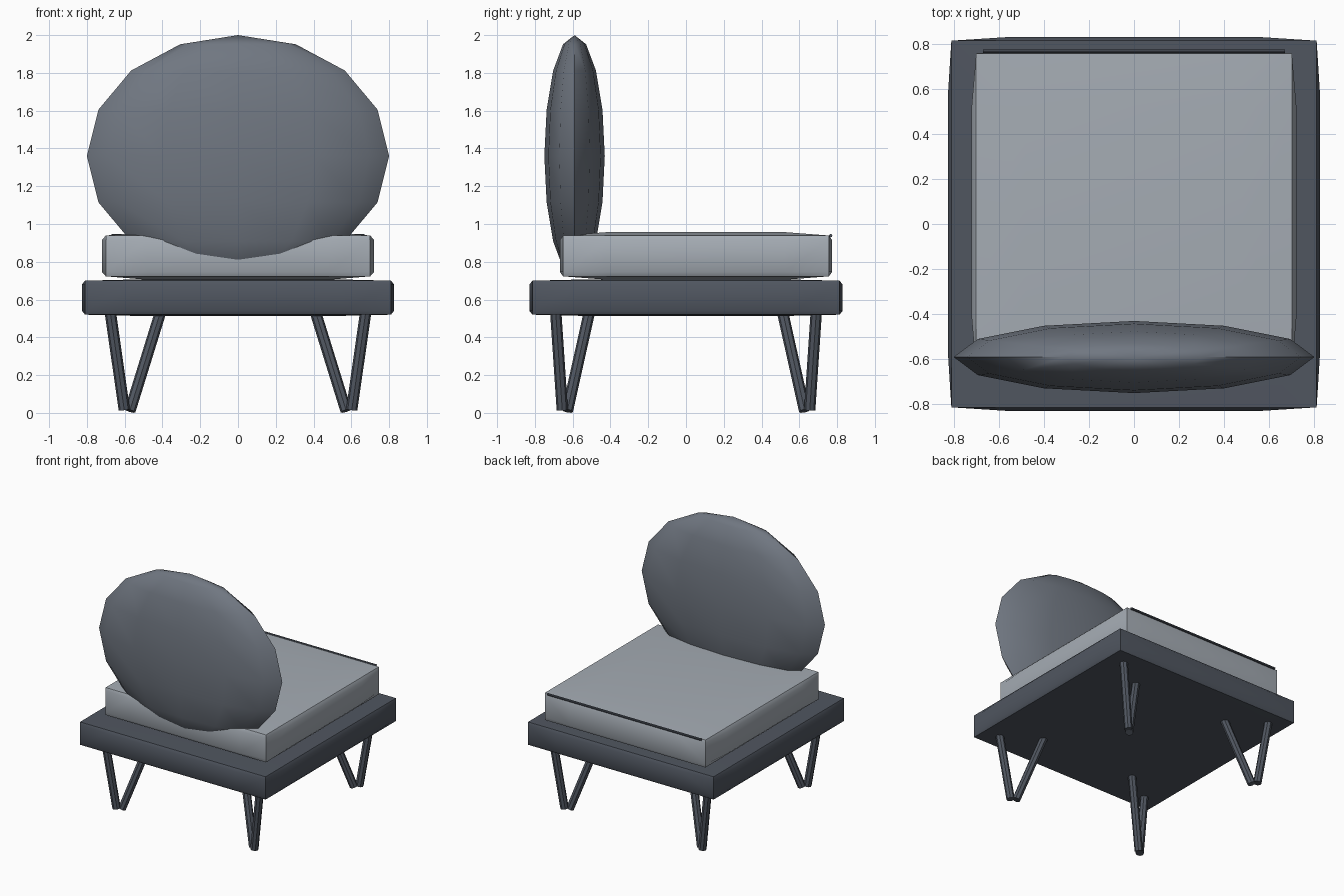
import bpy, bmesh, math
from mathutils import Vector

if "Cube" in bpy.data.objects:
    bpy.data.objects.remove(bpy.data.objects["Cube"])


def material(name, rgb):
    m = bpy.data.materials.new(name)
    m.diffuse_color = (*rgb, 1.0)
    m.use_nodes = True
    m.node_tree.nodes["Principled BSDF"].inputs["Base Color"].default_value = m.diffuse_color
    return m


LIGHT = material("light grey fabric", (0.376, 0.413, 0.456))
MID = material("mid grey fabric", (0.162, 0.184, 0.220))
DARK = material("dark slate", (0.080, 0.093, 0.117))


def finish(name, bm, mat, angle):
    bmesh.ops.recalc_face_normals(bm, faces=bm.faces)
    mesh = bpy.data.meshes.new(name)
    bm.to_mesh(mesh)
    bm.free()
    mesh.materials.append(mat)
    obj = bpy.data.objects.new(name, mesh)
    bpy.context.collection.objects.link(obj)
    bpy.ops.object.select_all(action='DESELECT')
    obj.select_set(True)
    bpy.context.view_layer.objects.active = obj
    bpy.ops.object.shade_smooth_by_angle(angle=math.radians(angle))
    return obj


def puffed_box(name, centre, half, inner, bulge, mat):
    """Box with a 3x3 grid on each side whose inner points swell outwards."""
    bm = bmesh.new()
    steps = [(-half[a], -inner[a], inner[a], half[a]) for a in range(3)]
    verts = {}

    def vert(key):
        if key not in verts:
            p = Vector([centre[a] + steps[a][key[a]] for a in range(3)])
            ends = [a for a in range(3) if key[a] in (0, 3)]
            if len(ends) == 1:
                a = ends[0]
                p[a] += bulge[a] if key[a] == 3 else -bulge[a]
            verts[key] = bm.verts.new(p)
        return verts[key]

    for axis in range(3):
        u, v = (axis + 1) % 3, (axis + 2) % 3
        for side in (0, 3):
            for i in range(3):
                for j in range(3):
                    ring = []
                    for du, dv in ((0, 0), (1, 0), (1, 1), (0, 1)):
                        key = [0, 0, 0]
                        key[axis], key[u], key[v] = side, i + du, j + dv
                        ring.append(vert(tuple(key)))
                    bm.faces.new(ring)
    return finish(name, bm, mat, 40)


def rod(name, start, end, radius, mat, sides=8):
    a, b = Vector(start), Vector(end)
    bm = bmesh.new()
    bmesh.ops.create_cone(bm, cap_ends=True, segments=sides, radius1=radius,
                          radius2=radius, depth=(b - a).length)
    turn = Vector((0, 0, 1)).rotation_difference((b - a).normalized())
    bmesh.ops.rotate(bm, verts=bm.verts, cent=(0, 0, 0), matrix=turn.to_matrix())
    bmesh.ops.translate(bm, verts=bm.verts, vec=(a + b) / 2)
    return finish(name, bm, mat, 30)


# Platform and seat cushion
puffed_box("base_platform", (0, 0, 0.61), (0.81, 0.813, 0.09),
           (0.56, 0.56, 0.07), (0.016, 0.016, 0.006), DARK)
puffed_box("seat_cushion", (0, 0.053, 0.831), (0.7, 0.704, 0.108),
           (0.48, 0.47, 0.085), (0.02, 0.016, 0.018), LIGHT)

# Piping along one top edge of the seat
rod("seat_piping", (-0.67, 0.766, 0.938), (0.67, 0.766, 0.938), 0.009, DARK)

# Flattened round back cushion
bm = bmesh.new()
bmesh.ops.create_uvsphere(bm, u_segments=12, v_segments=8, radius=1)
bmesh.ops.scale(bm, verts=bm.verts, vec=(0.8, 0.16, 0.64))
bmesh.ops.translate(bm, verts=bm.verts, vec=(0, -0.59, 1.36))
finish("back_cushion", bm, MID, 40)

# Four V-shaped legs, each pair splayed along the corner diagonal
for sx, xname in ((-1, "left"), (1, "right")):
    for sy, yname in ((-1, "front"), (1, "back")):
        tag = f"{yname}_{xname}"
        rod("outer_leg_" + tag, (sx * 0.602, sy * 0.655, 0.016),
            (sx * 0.677, sy * 0.69, 0.54), 0.03, DARK)
        rod("inner_leg_" + tag, (sx * 0.572, sy * 0.628, 0.011),
            (sx * 0.408, sy * 0.51, 0.54), 0.03, DARK)
